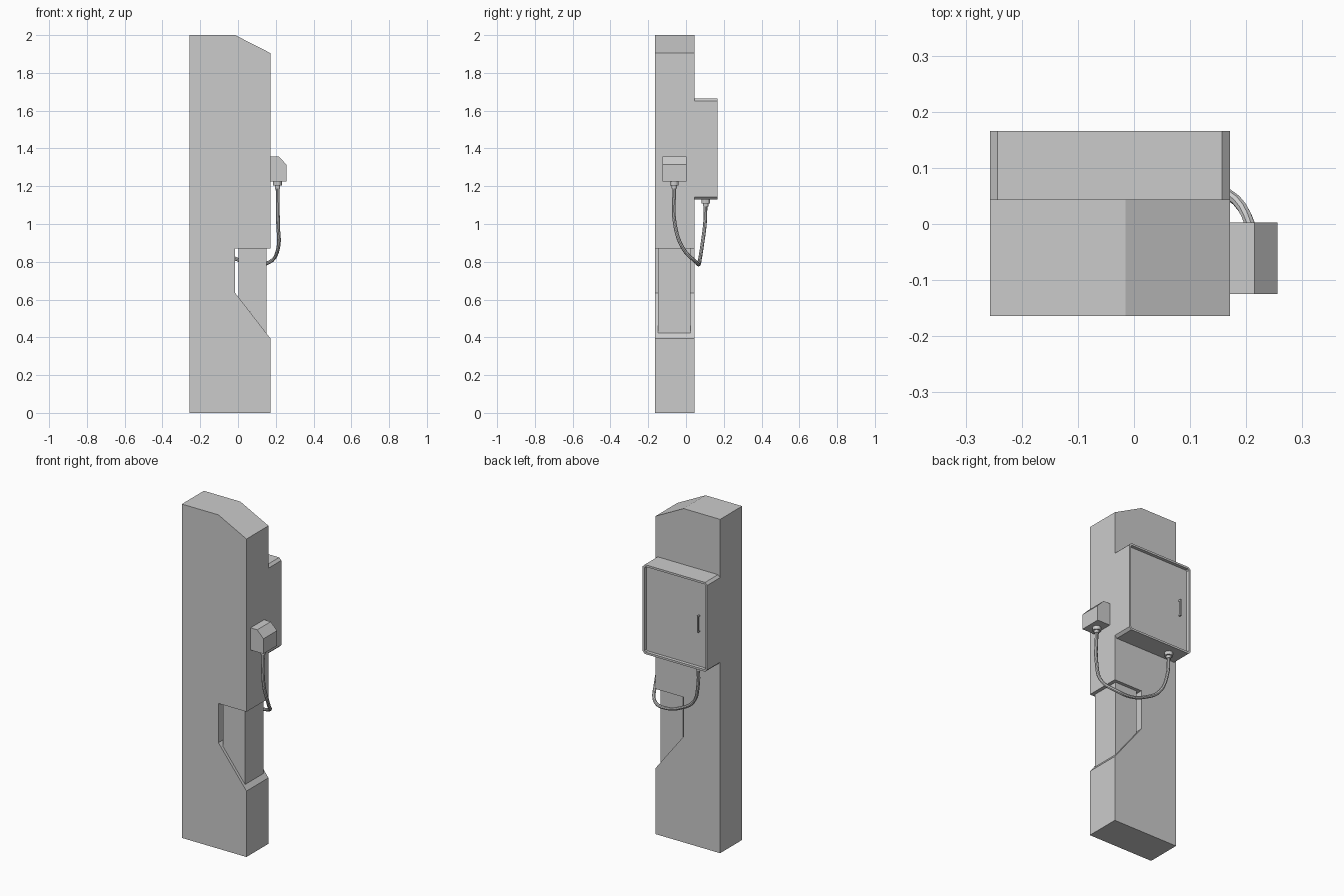
import bpy, bmesh
from mathutils import Vector

if "Cube" in bpy.data.objects:
    bpy.data.objects.remove(bpy.data.objects["Cube"])


def finish(name, bm):
    bmesh.ops.recalc_face_normals(bm, faces=bm.faces)
    mesh = bpy.data.meshes.new(name)
    bm.to_mesh(mesh)
    bm.free()
    obj = bpy.data.objects.new(name, mesh)
    bpy.context.collection.objects.link(obj)
    return obj


def prism(name, profile, y0, y1, recess=None):
    """Extrude an x-z profile from y0 to y1; recess = (rim width, depth) on the back."""
    bm = bmesh.new()
    face = bm.faces.new([bm.verts.new((x, y0, z)) for x, z in profile])
    geom = bmesh.ops.extrude_face_region(bm, geom=[face])["geom"]
    moved = [g for g in geom if isinstance(g, bmesh.types.BMVert)]
    bmesh.ops.translate(bm, verts=moved, vec=(0, y1 - y0, 0))
    bmesh.ops.recalc_face_normals(bm, faces=bm.faces)
    if recess:
        back = max(bm.faces, key=lambda f: f.calc_center_median().y)
        for width in (recess[0], 0.001):
            bmesh.ops.inset_region(bm, faces=[back], thickness=width)
        bmesh.ops.translate(bm, verts=back.verts, vec=(0, -recess[1], 0))
    return finish(name, bm)


def box(name, x0, x1, y0, y1, z0, z1):
    return prism(name, [(x0, z0), (x1, z0), (x1, z1), (x0, z1)], y0, y1)


def cylinder(name, center, radius, depth, sides=12):
    bm = bmesh.new()
    bmesh.ops.create_cone(bm, cap_ends=True, segments=sides, radius1=radius,
                          radius2=radius, depth=depth)
    bmesh.ops.translate(bm, verts=bm.verts, vec=Vector(center))
    return finish(name, bm)


L, R = -0.257, 0.171

# Main pillar with sloped top and side notch
prism("pillar", [(L, 0), (R, 0), (R, 0.395), (-0.015, 0.635), (-0.015, 0.87),
                 (R, 0.87), (R, 1.905), (-0.015, 2), (L, 2)], -0.164, 0.044)

# Narrower block standing inside the notch
prism("notch_block", [(0.003, 0.612), (0.15, 0.422), (0.15, 0.87), (0.003, 0.87)],
      -0.147, 0.025)

# Rear cabinet with chamfered corners and recessed door
c, zb, zt = 0.014, 1.13, 1.665
prism("rear_cabinet", [(L + c, zb), (R - c, zb), (R, zb + c), (R, zt - c),
                       (R - c, zt), (L + c, zt), (L, zt - c), (L, zb + c)],
      0.044, 0.166, recess=(0.013, 0.018))

# Door handle: grip bar on two stubs
box("handle_grip", -0.196, -0.188, 0.156, 0.164, 1.35, 1.45)
for i, z in enumerate((1.35, 1.442)):
    box(f"handle_stub_{i + 1}", -0.196, -0.188, 0.146, 0.158, z, z + 0.008)

# Side socket housing
prism("socket_housing", [(R, 1.225), (0.256, 1.225), (0.256, 1.315),
                         (0.215, 1.358), (R, 1.358)], -0.125, 0.003)

# Cable glands under the housing and the cabinet
for i, (x, y, z) in enumerate(((0.209, -0.062, 1.225), (-0.155, 0.104, 1.13))):
    cylinder(f"cable_gland_{i + 1}", (x, y, z - 0.01), 0.023, 0.022)
    cylinder(f"cable_collar_{i + 1}", (x, y, z - 0.022), 0.014, 0.03)

# Hanging cable
path = [(0.209, -0.062, 1.2), (0.212, -0.059, 1.0), (0.212, -0.015, 0.87),
        (0.165, 0.055, 0.797), (0.08, 0.068, 0.787), (-0.01, 0.074, 0.815),
        (-0.11, 0.085, 0.885), (-0.15, 0.1, 1.0), (-0.155, 0.104, 1.11)]
curve = bpy.data.curves.new("cable", "CURVE")
curve.dimensions = "3D"
curve.bevel_depth = 0.0095
curve.bevel_resolution = 2
curve.resolution_u = 5
spline = curve.splines.new("BEZIER")
spline.bezier_points.add(len(path) - 1)
for point, co in zip(spline.bezier_points, path):
    point.co = co
    point.handle_left_type = point.handle_right_type = "AUTO"
cable = bpy.data.objects.new("cable", curve)
bpy.context.collection.objects.link(cable)
bpy.context.view_layer.objects.active = cable
cable.select_set(True)
bpy.ops.object.convert(target="MESH")
bpy.ops.object.shade_smooth_by_angle()
